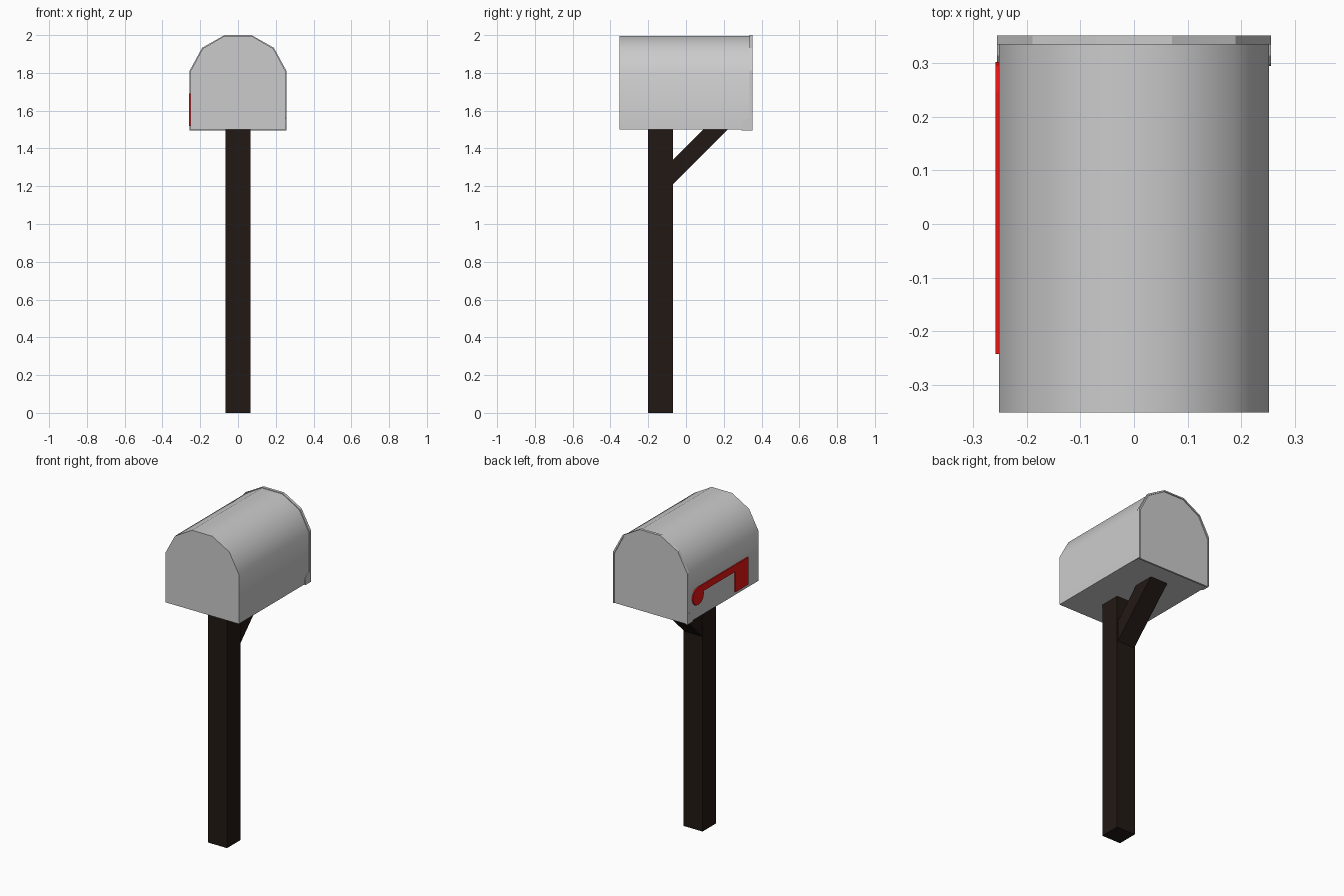
import bpy, bmesh, math

if "Cube" in bpy.data.objects:
    bpy.data.objects.remove(bpy.data.objects["Cube"])


def paint(name, rgb):
    m = bpy.data.materials.new(name)
    m.diffuse_color = (*rgb, 1)
    m.use_nodes = True
    m.node_tree.nodes["Principled BSDF"].inputs["Base Color"].default_value = m.diffuse_color
    return m


WOOD = paint("dark_wood", (0.016, 0.0095, 0.007))
RED = paint("red_paint", (0.8, 0.008, 0.008))


def prism(name, pts, axis, a, b, mat=None, smooth=None):
    """Extrude a 2D outline along x (outline is y,z) or y (outline is x,z)."""
    put = (lambda u, v, t: (t, u, v)) if axis == 'x' else (lambda u, v, t: (u, t, v))
    bm = bmesh.new()
    face = bm.faces.new([bm.verts.new(put(u, v, a)) for u, v in pts])
    ext = bmesh.ops.extrude_face_region(bm, geom=[face])
    moved = [g for g in ext['geom'] if isinstance(g, bmesh.types.BMVert)]
    bmesh.ops.translate(bm, verts=moved, vec=put(0, 0, b - a))
    bmesh.ops.recalc_face_normals(bm, faces=bm.faces)
    me = bpy.data.meshes.new(name)
    bm.to_mesh(me)
    bm.free()
    ob = bpy.data.objects.new(name, me)
    bpy.context.collection.objects.link(ob)
    if mat:
        me.materials.append(mat)
    if smooth:
        bpy.ops.object.select_all(action='DESELECT')
        ob.select_set(True)
        bpy.context.view_layer.objects.active = ob
        bpy.ops.object.shade_smooth_by_angle(angle=math.radians(smooth))
    return ob


def arch(w, base, top):
    """Mailbox outline: straight sides and a five-sided vault."""
    right = [(w, base), (w, top - 0.188), (w * 0.742, top - 0.067), (w * 0.278, top)]
    return right + [(-x, z) for x, z in reversed(right)]


# Box body
prism("mailbox_body", arch(0.252, 1.5, 1.996), 'y', -0.352, 0.337, smooth=40)

# Door panel, recessed inside a thin rim that is open at the bottom
outer, inner = arch(0.256, 1.495, 2.0), arch(0.248, 1.495, 1.992)
prism("door_panel", inner, 'y', 0.335, 0.346)
prism("door_rim", outer + inner[::-1], 'y', 0.335, 0.352)

# Rounded hinge tabs at the lower corners of the door
tab = [(0.345, 1.495), (0.295, 1.495), (0.295, 1.525)]
tab += [(0.335 - 0.04 * math.cos(t), 1.525 + 0.035 * math.sin(t))
        for t in (math.pi / 6, math.pi / 3, math.pi / 2)] + [(0.345, 1.56)]
for side, s in (("left", -1), ("right", 1)):
    prism(side + "_hinge_tab", tab, 'x', s * 0.25, s * 0.256)

# Signal flag: pivot disc, arm and blade on the left side
disc = [(0.248 + 0.055 * math.cos(k * math.pi / 6), 1.635 + 0.055 * math.sin(k * math.pi / 6))
        for k in range(12)]
prism("flag_pivot", disc, 'x', -0.259, -0.25, RED)
prism("flag_arm", [(0.248, 1.69), (-0.243, 1.69), (-0.243, 1.52), (-0.117, 1.52),
                   (-0.117, 1.648), (0.248, 1.648)], 'x', -0.2585, -0.25, RED)

# Post and diagonal brace
prism("post", [(-0.2, 0), (-0.07, 0), (-0.07, 1.5), (-0.2, 1.5)], 'x', -0.065, 0.065, WOOD)
prism("brace", [(-0.07, 1.21), (0.22, 1.5), (0.09, 1.5), (-0.07, 1.34)], 'x', -0.06, 0.06, WOOD)
